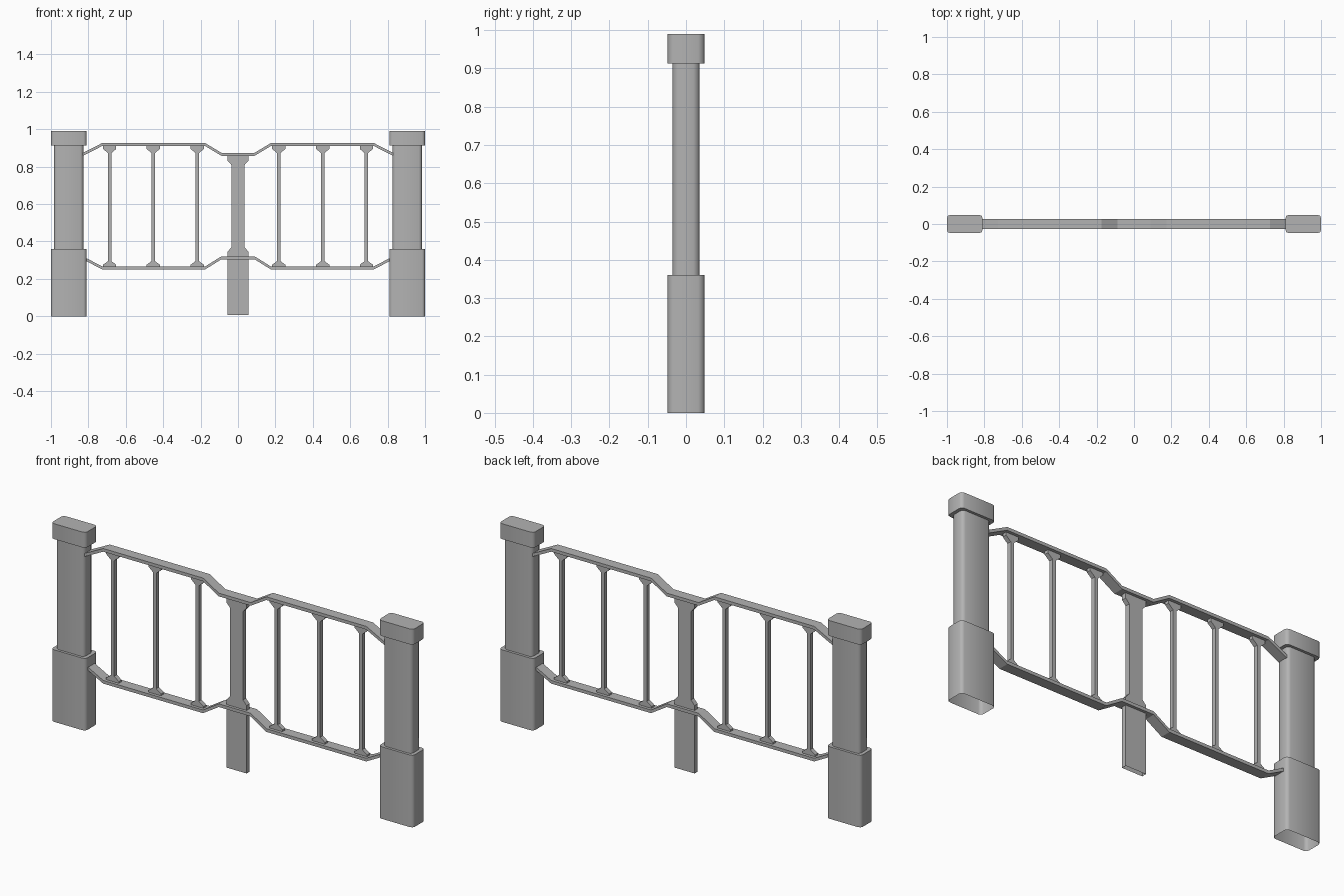
import bpy, bmesh, math
from mathutils import Vector

cube = bpy.data.objects.get("Cube")
if cube:
    bpy.data.objects.remove(cube, do_unlink=True)

# One grey for the whole fence
grey = bpy.data.materials.new("grey_metal")
grey.use_nodes = True
grey.diffuse_color = (0.45, 0.45, 0.45, 1)
grey.node_tree.nodes["Principled BSDF"].inputs["Base Color"].default_value = grey.diffuse_color


def finish(name, bm, smooth=False):
    bmesh.ops.recalc_face_normals(bm, faces=bm.faces)
    mesh = bpy.data.meshes.new(name)
    bm.to_mesh(mesh)
    bm.free()
    mesh.materials.append(grey)
    obj = bpy.data.objects.new(name, mesh)
    bpy.context.collection.objects.link(obj)
    if smooth:
        bpy.ops.object.select_all(action='DESELECT')
        obj.select_set(True)
        bpy.context.view_layer.objects.active = obj
        bpy.ops.object.shade_smooth_by_angle(angle=math.radians(50))
    return obj


def plate(name, outline, half_depth, open_bottom=False):
    """Extrude an x-z outline along y."""
    bm = bmesh.new()
    face = bm.faces.new([bm.verts.new((x, -half_depth, z)) for x, z in outline])
    new = bmesh.ops.extrude_face_region(bm, geom=[face], use_keep_orig=True)["geom"]
    verts = [v for v in new if isinstance(v, bmesh.types.BMVert)]
    bmesh.ops.translate(bm, vec=(0, 2 * half_depth, 0), verts=verts)
    bmesh.ops.recalc_face_normals(bm, faces=bm.faces)
    if open_bottom:
        low = [f for f in bm.faces if f.normal.z < -0.9]
        bmesh.ops.delete(bm, geom=low, context='FACES_ONLY')
    return finish(name, bm)


def block(name, x, half_x, half_y, z0, z1, open_bottom=False):
    """Box with rounded upright edges."""
    bm = bmesh.new()
    bmesh.ops.create_cube(bm, size=2)
    for v in bm.verts:
        v.co = Vector((x + v.co.x * half_x, v.co.y * half_y, z1 if v.co.z > 0 else z0))
    upright = [e for e in bm.edges if abs(e.verts[0].co.z - e.verts[1].co.z) > 0.01]
    bmesh.ops.bevel(bm, geom=upright, offset=0.016, segments=2, profile=0.5, affect='EDGES')
    bm.normal_update()
    if open_bottom:
        low = [f for f in bm.faces if f.normal.z < -0.9]
        bmesh.ops.delete(bm, geom=low, context='FACES_ONLY')
    return finish(name, bm, smooth=True)


def mirrored(half):
    """Complete a right-hand outline with its mirror image."""
    return half + [(-x, z) for x, z in reversed(half)]


# End posts: base, shaft and cap
for side, sign in (("left", 1), ("right", -1)):
    x = 0.905 * sign
    block(side + "_post_base", x, 0.095, 0.048, 0, 0.36, open_bottom=True)
    block(side + "_post_shaft", x, 0.078, 0.035, 0.355, 0.92)
    block(side + "_post_cap", x, 0.095, 0.048, 0.913, 0.99)

# Rails that bend at the middle and at the posts
def rail(name, level, bend, end_x):
    half = [(end_x, bend), (0.727, level), (0.175, level), (0.088, bend)]
    path = half + [(-x, z) for x, z in reversed(half)]
    t = 0.008
    outline = [(x, z + t) for x, z in path] + [(x, z - t) for x, z in reversed(path)]
    plate(name, outline, 0.026)

rail("top_rail", 0.918, 0.866, 0.83)
rail("bottom_rail", 0.259, 0.313, 0.83)

# Slim balusters with flared ends
bar = [(0.035, 0.265), (0.035, 0.276), (0.009, 0.295),
       (0.009, 0.872), (0.035, 0.895), (0.035, 0.912)]
for side, sign in (("left", 1), ("right", -1)):
    for i, x in enumerate((0.218, 0.453, 0.686)):
        outline = [(px + x * sign, pz) for px, pz in mirrored(bar)]
        plate(f"{side}_baluster_{i + 1}", outline, 0.011)

# Wide centre post standing on the ground
centre = [(0.056, 0.006), (0.056, 0.345), (0.036, 0.368),
          (0.036, 0.81), (0.056, 0.832), (0.056, 0.86)]
plate("centre_post", mirrored(centre), 0.012, open_bottom=True)
